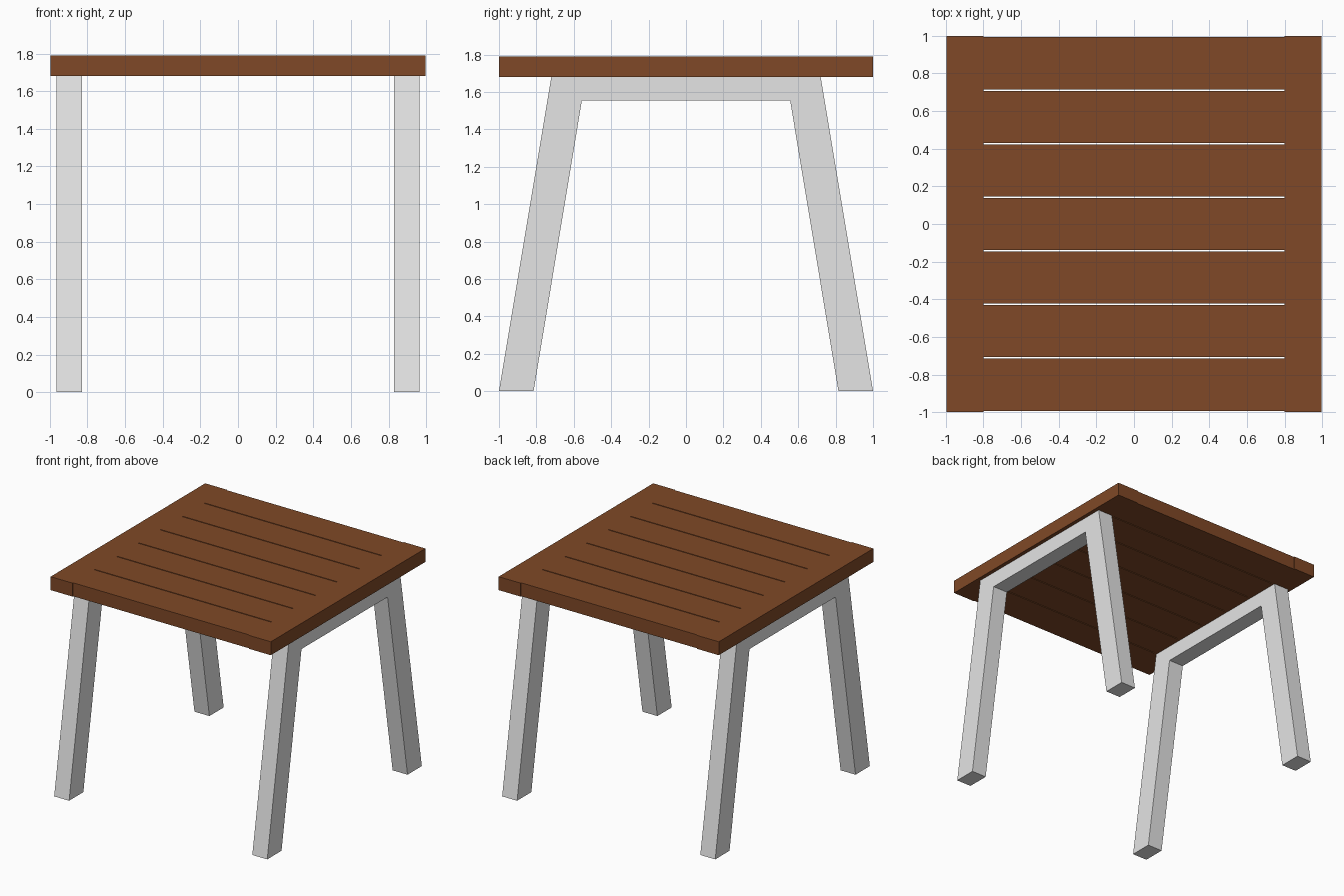
import bpy
import bmesh

if "Cube" in bpy.data.objects:
    bpy.data.objects.remove(bpy.data.objects["Cube"])


def material(name, rgb):
    m = bpy.data.materials.new(name)
    m.diffuse_color = (*rgb, 1.0)
    m.use_nodes = True
    m.node_tree.nodes["Principled BSDF"].inputs["Base Color"].default_value = m.diffuse_color
    return m


wood = material("brown wood", (0.214, 0.066, 0.020))
metal = material("light grey metal", (0.78, 0.78, 0.78))


def finish(name, bm, mat):
    bmesh.ops.recalc_face_normals(bm, faces=bm.faces)
    mesh = bpy.data.meshes.new(name)
    bm.to_mesh(mesh)
    bm.free()
    mesh.materials.append(mat)
    obj = bpy.data.objects.new(name, mesh)
    bpy.context.collection.objects.link(obj)
    return obj


def board(name, x0, x1, y0, y1, z0, z1):
    bm = bmesh.new()
    bmesh.ops.create_cube(bm, size=1)
    for v in bm.verts:
        v.co = (x1 if v.co.x > 0 else x0,
                y1 if v.co.y > 0 else y0,
                z1 if v.co.z > 0 else z0)
    return finish(name, bm, wood)


def leg_frame(name, x0, x1):
    # Half outline of the trestle in (y, z), mirrored to the other side
    half = [(1.0, 0.0), (0.815, 0.0), (0.557, 1.553)]
    top = (0.72, TOP_Z0)
    outline = [top] + half + [(-y, z) for y, z in reversed(half)] + [(-top[0], top[1])]
    bm = bmesh.new()
    face = bm.faces.new([bm.verts.new((x0, y, z)) for y, z in outline])
    ext = bmesh.ops.extrude_face_region(bm, geom=[face], use_keep_orig=True)
    verts = [g for g in ext["geom"] if isinstance(g, bmesh.types.BMVert)]
    bmesh.ops.translate(bm, verts=verts, vec=(x1 - x0, 0, 0))
    return finish(name, bm, metal)


TOP_Z0, TOP_Z1 = 1.68, 1.79
HALF_X, SLAT_X = 0.997, 0.80

# End boards across the table
board("left_end_board", -HALF_X, -SLAT_X, -1, 1, TOP_Z0, TOP_Z1)
board("right_end_board", SLAT_X, HALF_X, -1, 1, TOP_Z0, TOP_Z1)

# Seven slats with narrow open gaps
PITCH, HALF_W = 0.2847, 0.1385
for i in range(7):
    y = (i - 3) * PITCH
    board(f"slat_{i + 1}", -SLAT_X, SLAT_X, y - HALF_W, y + HALF_W, TOP_Z0, TOP_Z1)

# Splayed leg frames
leg_frame("left_leg_frame", -0.965, -0.83)
leg_frame("right_leg_frame", 0.83, 0.965)
